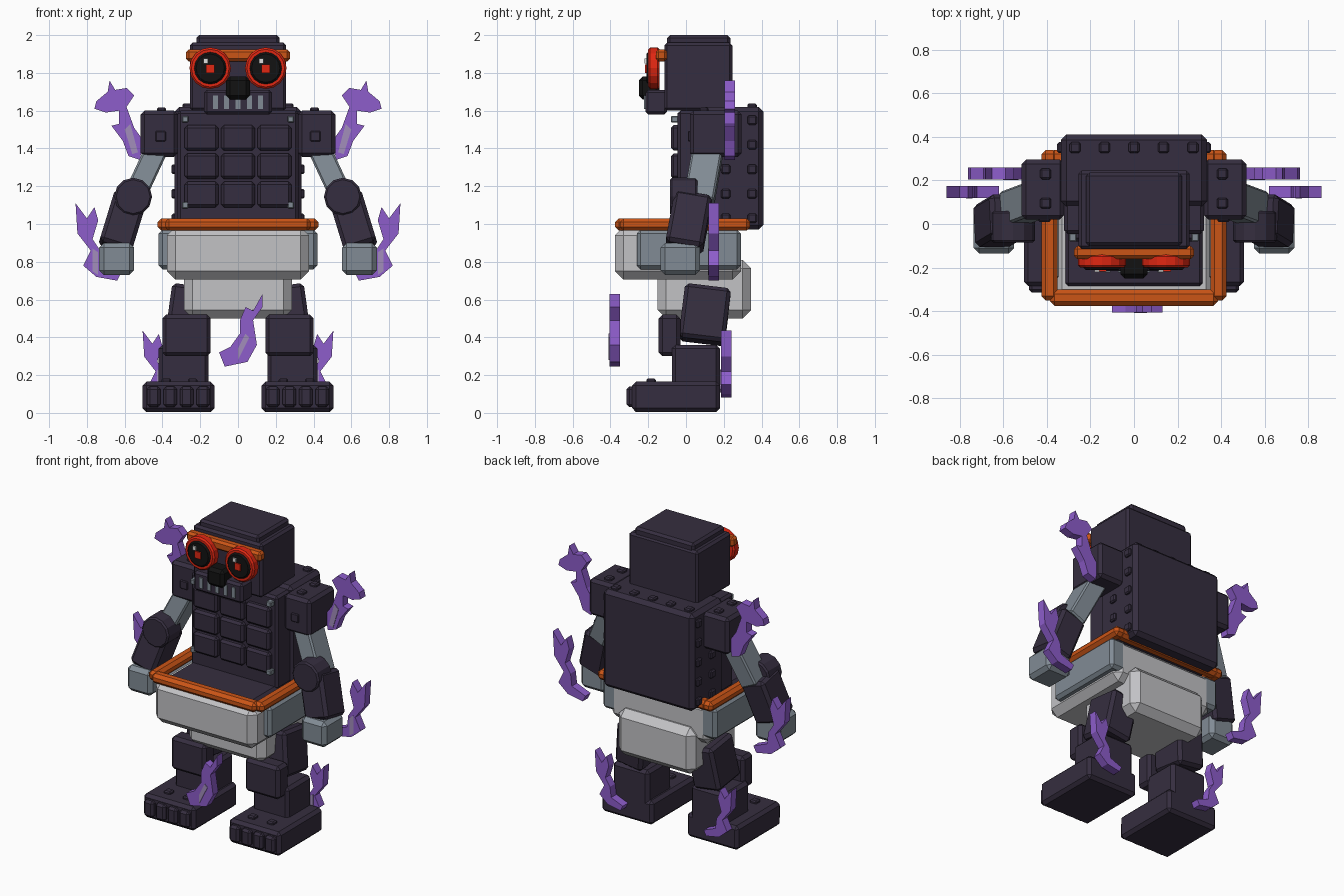
import bpy, bmesh
from math import radians, pi
from mathutils import Matrix, Euler, Vector

if "Cube" in bpy.data.objects:
    bpy.data.objects.remove(bpy.data.objects["Cube"])


def material(name, *rgb):
    m = bpy.data.materials.new(name)
    m.use_nodes = True
    m.diffuse_color = (*rgb, 1)
    m.node_tree.nodes["Principled BSDF"].inputs["Base Color"].default_value = (*rgb, 1)
    return m


DARK = material("dark plum", .036, .027, .05)
ORANGE = material("orange", .6, .09, .008)
RED = material("red", .75, .02, .006)
PURPLE = material("purple", .27, .11, .6)
LILAC = material("lilac", .36, .27, .5)
LIGHT = material("light grey", .54, .54, .56)
STEEL = material("steel grey", .22, .26, .3)
BLACK = material("black", .006, .006, .006)
WHITE = material("white", .75, .75, .75)


def finish(bm, name, mat):
    bmesh.ops.recalc_face_normals(bm, faces=bm.faces)
    mesh = bpy.data.meshes.new(name)
    bm.to_mesh(mesh)
    bm.free()
    mesh.materials.append(mat)
    ob = bpy.data.objects.new(name, mesh)
    bpy.context.collection.objects.link(ob)
    return ob


def box(name, center, size, mat=DARK, bevel=.015, tilt=(0, 0, 0)):
    """Chamfered block, tilt in degrees."""
    bm = bmesh.new()
    bmesh.ops.create_cube(bm, size=1)
    bmesh.ops.scale(bm, vec=size, verts=bm.verts)
    if bevel:
        bmesh.ops.bevel(bm, geom=bm.edges[:], offset=bevel, segments=1, affect='EDGES')
    rot = Euler([radians(a) for a in tilt]).to_matrix().to_4x4()
    bm.transform(Matrix.Translation(center) @ rot)
    return finish(bm, name, mat)


def span(name, x, y, z, mat=DARK, bevel=.015):
    """Block given by its low and high limits on each axis."""
    pairs = (x, y, z)
    return box(name, [(a + b) / 2 for a, b in pairs], [abs(b - a) for a, b in pairs], mat, bevel)


def disc(name, x, z, radius, y0, y1, mat, sides=16, bevel=.01):
    """Cylinder along y."""
    bm = bmesh.new()
    bmesh.ops.create_cone(bm, cap_ends=True, segments=sides, radius1=radius,
                          radius2=radius, depth=y1 - y0)
    if bevel:
        rims = [e for e in bm.edges if abs(e.verts[0].co.z - e.verts[1].co.z) < .001]
        bmesh.ops.bevel(bm, geom=rims, offset=bevel, segments=1, affect='EDGES')
    bm.transform(Matrix.Translation((x, (y0 + y1) / 2, z)) @ Matrix.Rotation(pi / 2, 4, 'X'))
    return finish(bm, name, mat)


def cutout(name, outline, y0, y1, mat, side=1):
    """Flat outline in x and z, extruded along y."""
    bm = bmesh.new()
    face = bm.faces.new([bm.verts.new((side * x, y0, z)) for x, z in outline])
    out = bmesh.ops.extrude_face_region(bm, geom=[face])
    moved = [v for v in out["geom"] if isinstance(v, bmesh.types.BMVert)]
    bmesh.ops.translate(bm, vec=(0, y1 - y0, 0), verts=moved)
    return finish(bm, name, mat)


def flame(name, outline, stripe, y0, side=1):
    cutout(name, outline, y0, y0 + .055, PURPLE, side)
    cutout(name + "_stripe", stripe, y0 - .004, y0 + .002, LILAC, side)


def shifted(points, start, end, factor):
    return [Vector(end) + (Vector(p) - Vector(start)) * factor for p in points]


# Head, cap and jaw
span("head", (-.255, .255), (-.115, .245), (1.6, 1.96))
span("cap", (-.22, .22), (-.1, .235), (1.94, 2))
span("jaw", (-.18, .18), (-.215, -.1), (1.58, 1.71))
for x in (-.12, -.06, 0, .06, .12):
    span("tooth", (x - .013, x + .013), (-.222, -.2), (1.61, 1.68), STEEL, 0)
span("nose", (-.063, .063), (-.25, -.14), (1.66, 1.78), BLACK, .02)

# Goggles
span("goggle_strap", (-.275, .275), (-.16, -.1), (1.86, 1.925), ORANGE)
for x in (-.147, .147):
    disc("goggle_rim", x, 1.825, .11, -.2, -.14, RED)
    disc("goggle_lens", x, 1.825, .085, -.21, -.16, BLACK)
    span("pupil", (x - .022, x + .022), (-.218, -.2), (1.8, 1.845), RED, 0)
    span("glint", (x - .035, x - .012), (-.22, -.2), (1.85, 1.875), WHITE, 0)

# Torso, back pack and chest tiles
span("torso", (-.32, .32), (-.045, .2), (.98, 1.6))
span("back_pack", (-.335, .335), (.08, .41), (.97, 1.62), DARK, .025)
for x in (-.193, 0, .193):
    for z in (1.156, 1.306, 1.456):
        box("chest_tile", (x, -.055, z), (.178, .05, .136))
for s in (-1, 1):
    for z in (1.1, 1.555):
        box("chest_screw", (s * .28, -.06, z), (.035, .04, .035), STEEL, .005)
    for z in (1.03, 1.16, 1.29, 1.42, 1.55):
        for y in (.21, .35):
            box("side_rivet", (s * .335, y, z), (.035, .05, .05), DARK, .008)
for x in (-.27, -.135, 0, .135, .27):
    box("top_rivet", (x, .35, 1.62), (.05, .05, .035), DARK, .008)

# Belt frame and waist deck
span("waist_deck", (-.315, .315), (-.285, .2), (.94, 1))
for s in (-1, 1):
    span("belt_side", (s * .35, s * .425), (-.35, .34), (.965, 1.03), ORANGE, .02)
for name, y0, y1 in (("belt_front", -.375, -.3), ("belt_back", .265, .34)):
    span(name, (-.385, .385), (y0, y1), (.965, 1.03), ORANGE, .02)

# Pelvis
span("hips", (-.375, .375), (-.375, .29), (.705, .985), LIGHT, .045)
span("crotch", (-.285, .285), (-.15, .345), (.5, .81), LIGHT, .045)

# Flame outlines
shoulder_flame = [(.68, 1.76), (.65, 1.71), (.59, 1.72), (.55, 1.68), (.59, 1.62), (.55, 1.51),
                  (.5, 1.44), (.52, 1.34), (.58, 1.36), (.61, 1.44), (.67, 1.52), (.63, 1.53),
                  (.63, 1.6), (.7, 1.59), (.76, 1.61), (.75, 1.65), (.69, 1.7)]
shoulder_stripe = [(.6, 1.5), (.57, 1.53), (.53, 1.38), (.56, 1.37)]
arm_flame = [(.86, 1.11), (.8, 1.03), (.76, 1.09), (.74, 1.02), (.77, .92), (.73, .86), (.72, .78),
             (.62, .74), (.64, .7), (.75, .72), (.82, .78), (.78, .86), (.85, .95)]
arm_stripe = [(.77, .87), (.74, .85), (.74, .73), (.77, .75)]
knee_flame = [(.13, .63), (.13, .56), (.08, .49), (.1, .36), (.05, .27), (-.07, .245), (-.1, .32),
              (-.04, .35), (.01, .42), (.01, .49), (.04, .56), (.08, .54)]
knee_stripe = [(0, .28), (0, .34), (.04, .42), (.06, .4)]
tip, heel = (.86, 1.11), (.505, .435)

flame("front_flame", knee_flame, knee_stripe, -.405)

# Mirrored limbs
for s, side in ((-1, "right_"), (1, "left_")):
    span(side + "hip_plate", (s * .3, s * .42), (-.26, .29), (.76, .97), STEEL, .02)

    # Arm
    span(side + "shoulder", (s * .32, s * .515), (.02, .295), (1.355, 1.6), DARK, .02)
    box(side + "shoulder_stud", (s * .41, .02, 1.465), (.055, .02, .055), DARK, .005)
    for y in (.095, .23):
        box(side + "shoulder_rivet", (s * .405, y, 1.6), (.05, .05, .035), DARK, .008)
    box(side + "upper_arm", (s * .49, .095, 1.27), (.12, .16, .34), STEEL, .01, (-9, s * -25, 0))
    disc(side + "elbow", s * .555, 1.145, .1, -.085, .06, DARK, 12)
    box(side + "forearm", (s * .61, .015, 1.01), (.18, .2, .29), DARK, .02, (-10, s * -17, 0))
    span(side + "hand", (s * .55, s * .735), (-.135, .075), (.73, .9), STEEL, .025)

    # Leg
    box(side + "thigh", (s * .27, .1, .52), (.2, .245, .29), DARK, .02, (-7, s * -8, 0))
    span(side + "knee", (s * .145, s * .4), (-.145, -.03), (.3, .52), DARK, .02)
    span(side + "shin", (s * .155, s * .42), (-.075, .18), (.12, .36), DARK, .02)
    span(side + "foot", (s * .125, s * .505), (-.285, .18), (.005, .165), DARK, .02)
    for i in range(4):
        box(side + "toe", (s * (.185 + i * .087), -.29, .085), (.072, .05, .11), DARK, .015)
    for x in (.24, .38):
        box(side + "foot_rivet", (s * x, -.185, .165), (.05, .05, .035), DARK, .008)

    # Flames
    flame(side + "shoulder_flame", shoulder_flame, shoulder_stripe, .205, s)
    flame(side + "arm_flame", arm_flame, arm_stripe, .12, s)
    flame(side + "foot_flame", shifted(arm_flame, tip, heel, .86),
          shifted(arm_stripe, tip, heel, .86), .185, s)
